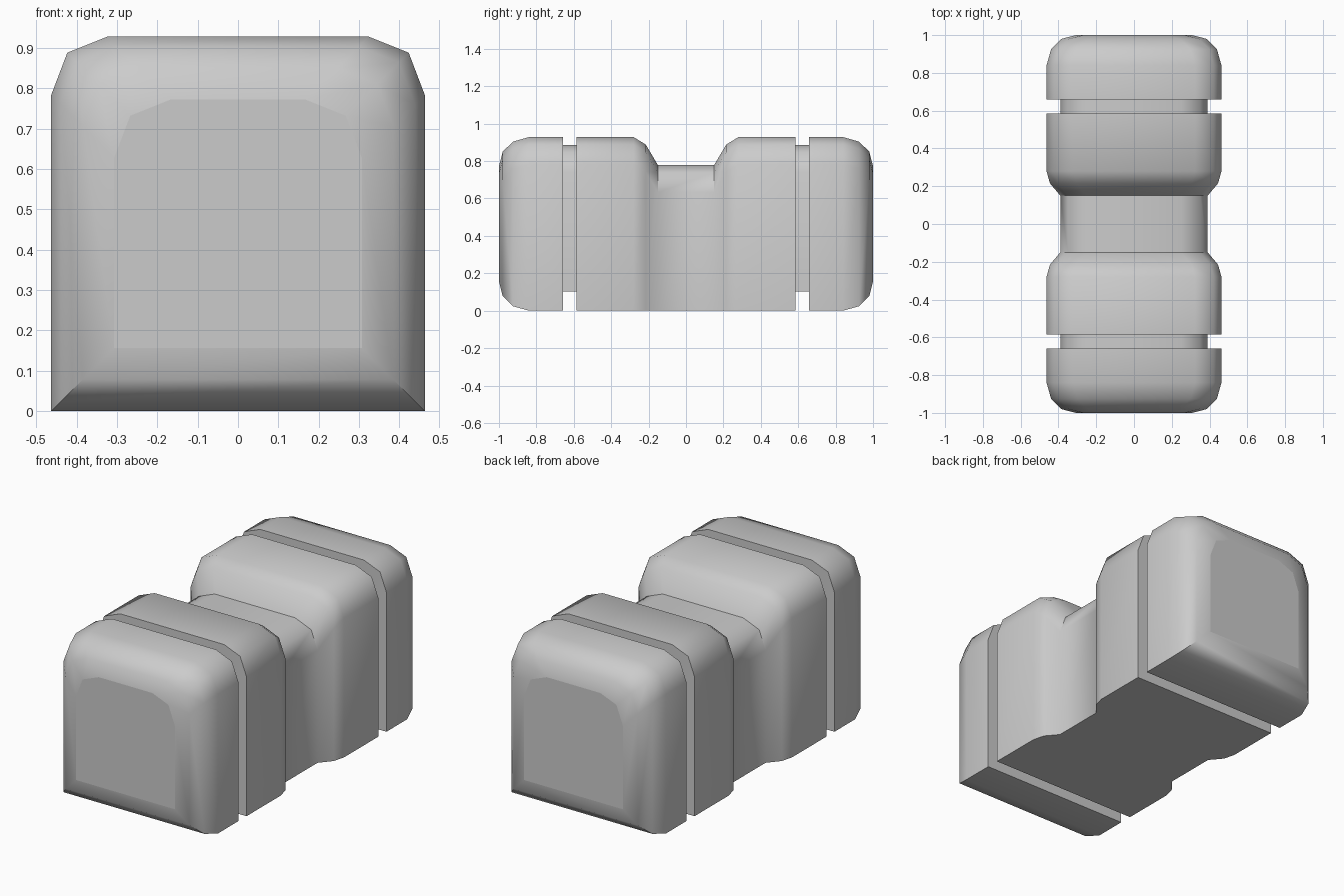
import bpy, bmesh, math

if "Cube" in bpy.data.objects:
    bpy.data.objects.remove(bpy.data.objects["Cube"])


def section(bm, y, w, top, bottom):
    # arched cross-section: square lower corners, two-facet rounded upper corners
    half = [(w, bottom), (w, top - 0.145), (w - 0.04, top - 0.04), (w - 0.14, top)]
    pts = half + [(-x, z) for x, z in reversed(half)]
    return [bm.verts.new((x, y, z)) for x, z in pts]


def loft(name, stations):
    bm = bmesh.new()
    rings = [section(bm, *s) for s in stations]
    n = len(rings[0])
    for a, b in zip(rings, rings[1:]):
        for i in range(n):
            j = (i + 1) % n
            bm.faces.new((a[i], a[j], b[j], b[i])).smooth = True
    caps = [bm.faces.new(rings[0]), bm.faces.new(rings[-1])]
    bmesh.ops.recalc_face_normals(bm, faces=bm.faces)
    # keep caps and hard corners crisp
    for e in bm.edges:
        cap = any(f in caps for f in e.link_faces)
        e.smooth = not cap and e.calc_face_angle(0) < math.radians(50)
    for f in caps:
        f.smooth = False
    me = bpy.data.meshes.new(name)
    bm.to_mesh(me)
    bm.free()
    ob = bpy.data.objects.new(name, me)
    bpy.context.collection.objects.link(ob)
    return ob


W, H = 0.463, 0.928

# Waisted middle body
half = [(0.585, W, H), (0.28, W, H), (0.215, W - 0.018, H - 0.04), (0.15, 0.39, 0.778)]
stations = [(-y, w, t, 0) for y, w, t in half] + [(y, w, t, 0) for y, w, t in reversed(half)]
loft("middle_body", stations)

for s, side in ((-1, "front"), (1, "back")):
    # Rounded end block
    insets = [(0.658, 0), (0.84, 0), (0.925, 0.024), (0.98, 0.078), (1.0, 0.156)]
    loft(side + "_end_block", [(s * y, W - i, H - i, i) for y, i in insets])
    # Recessed neck inside the groove
    loft(side + "_neck", [(s * y, 0.39, 0.886, 0.102) for y in (0.57, 0.67)])
